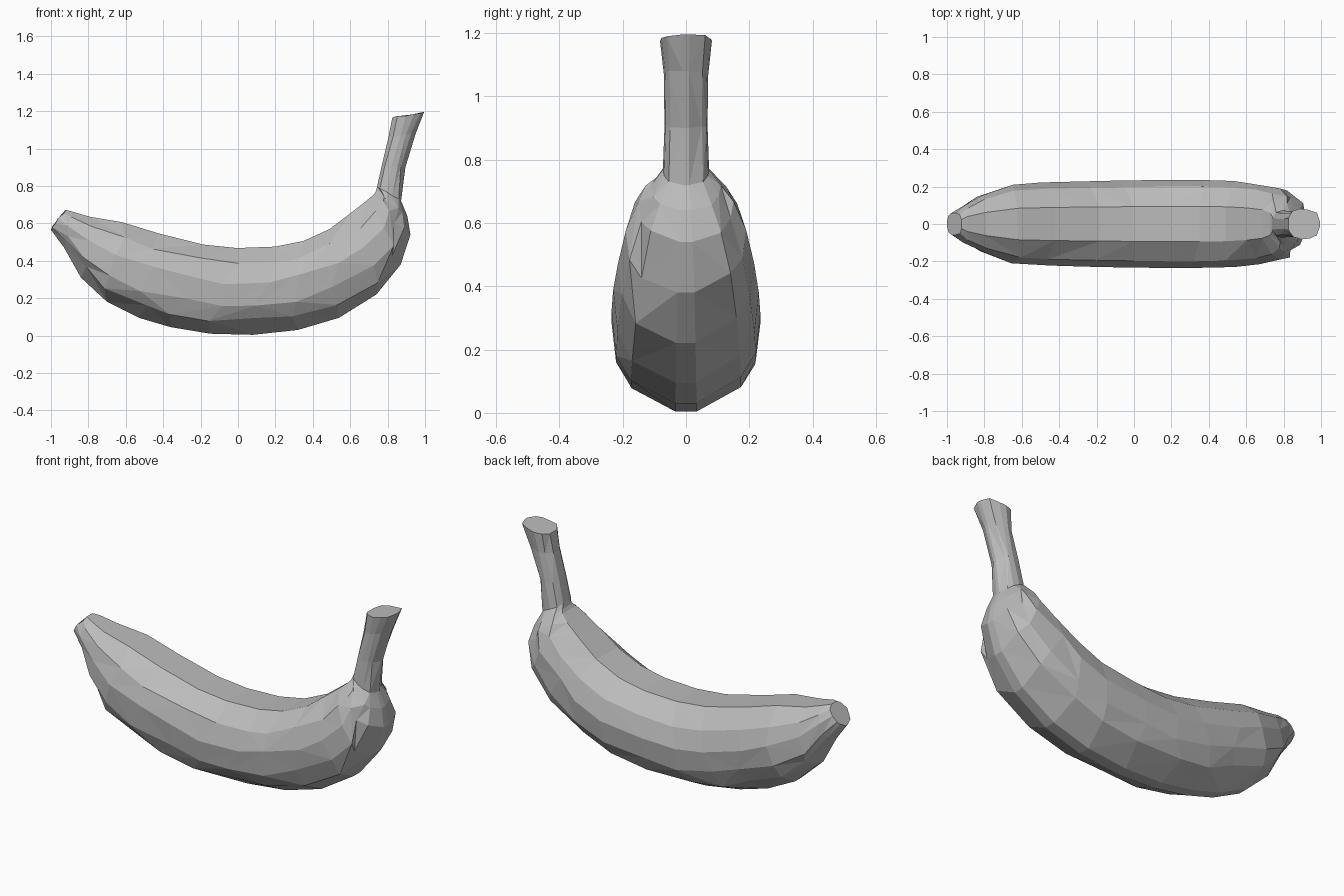
import bpy
import bmesh
import random
from mathutils import Vector

cube = bpy.data.objects.get("Cube")
if cube:
    bpy.data.objects.remove(cube, do_unlink=True)

random.seed(4)

# Peel colour
peel = bpy.data.materials.new("plain grey")
peel.use_nodes = True
GREY = (0.5, 0.5, 0.5, 1)
peel.diffuse_color = GREY
peel.node_tree.nodes["Principled BSDF"].inputs["Base Color"].default_value = GREY

# Half cross-section: height from outer to inner curve, share of half width
SECTION = [(0, .14), (.16, .74), (.32, .94), (.58, 1), (.8, .85), (.97, .4)]

# Rings from blossom tip to stem: inner x, inner z, outer x, outer z, half width
RINGS = [
    (-.92, .675, -1, .565, .06),
    (-.89, .67, -.93, .47, .1),
    (-.79, .645, -.84, .31, .155),
    (-.62, .62, -.7, .18, .21),
    (-.42, .56, -.53, .095, .222),
    (-.18, .5, -.36, .045, .228),
    (0, .482, -.15, .01, .232),
    (.2, .49, .08, .004, .235),
    (.35, .52, .32, .03, .235),
    (.49, .585, .54, .095, .23),
    (.6, .67, .74, .22, .215),
    (.68, .73, .87, .38, .19),
    (.72, .76, .922, .54, .15),
    (.732, .775, .905, .64, .11),
    (.74, .8, .872, .72, .073),
    (.765, .91, .895, .9, .068),
    (.8, 1.06, .95, 1.08, .07),
    (.82, 1.165, .995, 1.195, .082),
]


def add_ring(bm, ix, iz, ox, oz, half):
    """One closed cross-section, slightly irregular on its flanks."""
    inner, outer = Vector((ix, 0, iz)), Vector((ox, 0, oz))
    right = [(t, -w) for t, w in SECTION]
    left = [(t, w) for t, w in reversed(SECTION)]
    verts = []
    for t, w in right + left:
        p = outer.lerp(inner, t)
        p.y = w * half
        if 0 < t < .9:
            p.x += random.uniform(-.15, .15) * half
            p.z += random.uniform(-.05, .05) * half
        verts.append(bm.verts.new(p))
    return verts


# Fruit body and stem as one lofted skin
bm = bmesh.new()
rings = [add_ring(bm, *r) for r in RINGS]
n = len(rings[0])
for a, b in zip(rings, rings[1:]):
    for i in range(n):
        j = (i + 1) % n
        quad = [a[i], a[j], b[j], b[i]]
        if random.random() < .5:
            quad = quad[1:] + quad[:1]
        bm.faces.new(quad[:3])
        bm.faces.new([quad[0], quad[2], quad[3]])

# Cut ends
bm.faces.new(rings[0])
bm.faces.new(rings[-1])
bmesh.ops.recalc_face_normals(bm, faces=bm.faces)

mesh = bpy.data.meshes.new("banana")
bm.to_mesh(mesh)
bm.free()
mesh.materials.append(peel)
banana = bpy.data.objects.new("banana", mesh)
bpy.context.scene.collection.objects.link(banana)
